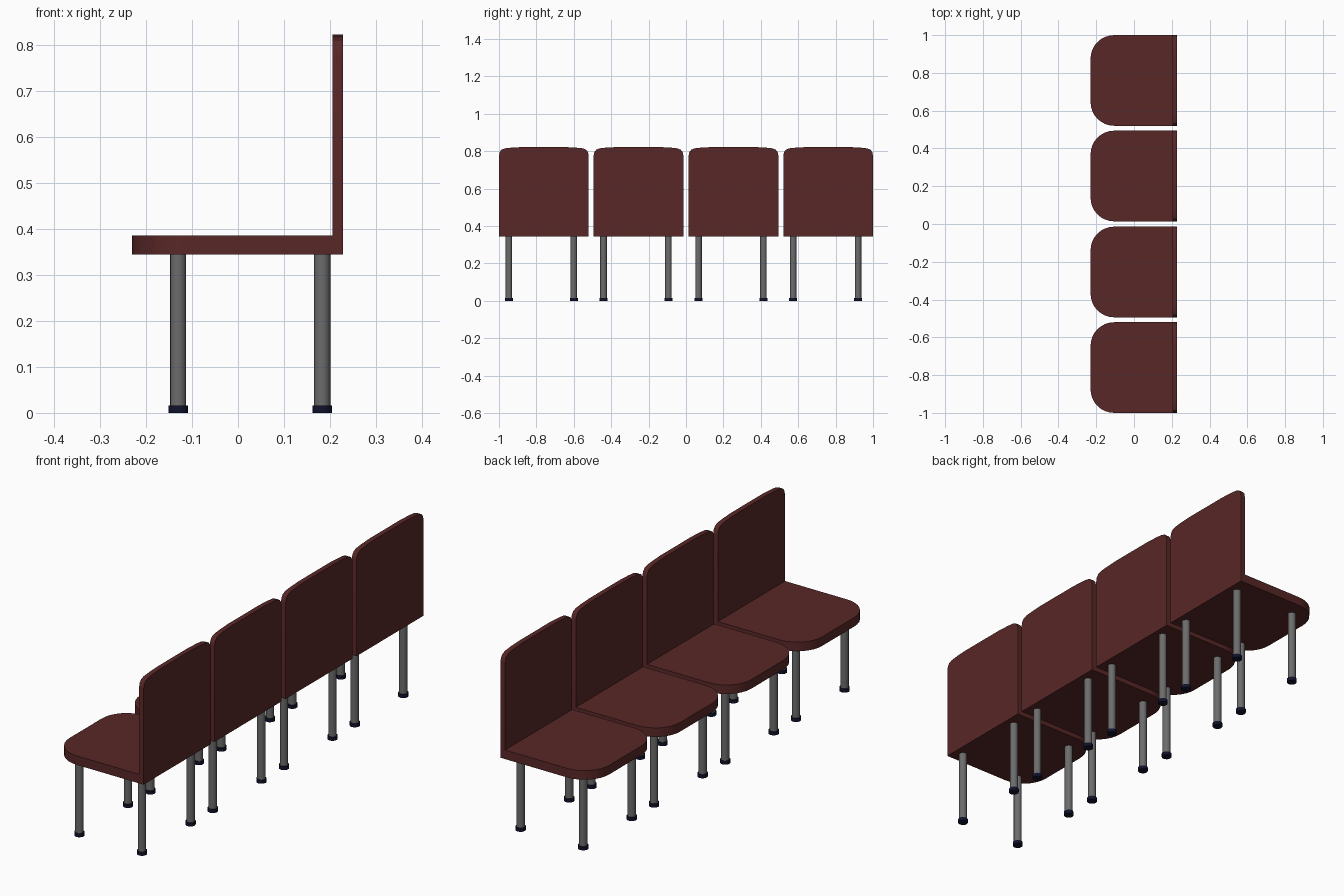
import bpy, bmesh, math
from mathutils import Vector

if "Cube" in bpy.data.objects:
    bpy.data.objects.remove(bpy.data.objects["Cube"])


def material(name, rgb):
    m = bpy.data.materials.new(name)
    m.diffuse_color = (*rgb, 1)
    m.use_nodes = True
    m.node_tree.nodes["Principled BSDF"].inputs["Base Color"].default_value = m.diffuse_color
    return m


RED = material("dark_red", (0.10, 0.02, 0.02))
STEEL = material("grey_steel", (0.15, 0.15, 0.15))
RUBBER = material("navy_rubber", (0.005, 0.006, 0.025))

HALF_W = 0.24                            # half the width of one seat
SEAT_Y = (-0.76, -0.254, 0.254, 0.76)    # seat centres along the row


def extrude(name, outline, offset, mat):
    """Extrude a closed planar outline into a solid."""
    bm = bmesh.new()
    face = bm.faces.new([bm.verts.new(p) for p in outline])
    geo = bmesh.ops.extrude_face_region(bm, geom=[face], use_keep_orig=True)
    moved = [v for v in geo["geom"] if isinstance(v, bmesh.types.BMVert)]
    bmesh.ops.translate(bm, verts=moved, vec=Vector(offset))
    bmesh.ops.recalc_face_normals(bm, faces=bm.faces)
    return finish(name, bm, mat)


def finish(name, bm, mat):
    mesh = bpy.data.meshes.new(name)
    bm.to_mesh(mesh)
    bm.free()
    mesh.materials.append(mat)
    ob = bpy.data.objects.new(name, mesh)
    bpy.context.collection.objects.link(ob)
    bpy.ops.object.select_all(action='DESELECT')
    ob.select_set(True)
    bpy.context.view_layer.objects.active = ob
    bpy.ops.object.shade_smooth_by_angle(angle=math.radians(30))
    return ob


def cylinder(name, x, y, z0, z1, r, mat):
    bm = bmesh.new()
    bmesh.ops.create_cone(bm, cap_ends=True, segments=16, radius1=r, radius2=r, depth=z1 - z0)
    bmesh.ops.translate(bm, verts=bm.verts, vec=Vector((x, y, (z0 + z1) / 2)))
    return finish(name, bm, mat)


def seat_outline(yc):
    """Square rear corners, broad round front corners."""
    r, n = 0.125, 8
    half = [(-0.23 + r - r * math.sin(a), HALF_W - r + r * math.cos(a))
            for a in (math.pi / 2 * i / n for i in range(n + 1))]
    half = [(0.228, HALF_W)] + half
    pts = half + [(x, -y) for x, y in reversed(half)]
    return [(x, yc + y, 0.344) for x, y in pts]


def back_outline(yc):
    """Upright panel with small rounded top corners and a faint crown."""
    half = [(0.24, 0.385), (0.24, 0.775), (0.236, 0.795), (0.226, 0.808),
            (0.208, 0.815), (0.17, 0.819), (0.11, 0.822)]
    pts = half + [(-y, z) for y, z in reversed(half)]
    return [(0.205, yc + y, z) for y, z in pts]


for i, yc in enumerate(SEAT_Y, 1):
    # Seat pad and backrest
    extrude(f"seat_{i}", seat_outline(yc), (0, 0, 0.041), RED)
    extrude(f"backrest_{i}", back_outline(yc), (0.023, 0, 0), RED)
    # Four tube legs with rubber feet
    for row, x in (("front", -0.13), ("rear", 0.183)):
        for side, dy in (("a", -0.187), ("b", 0.16)):
            cylinder(f"{row}_leg_{i}{side}", x, yc + dy, 0.014, 0.344, 0.0175, STEEL)
            cylinder(f"{row}_foot_{i}{side}", x, yc + dy, 0, 0.016, 0.0215, RUBBER)
